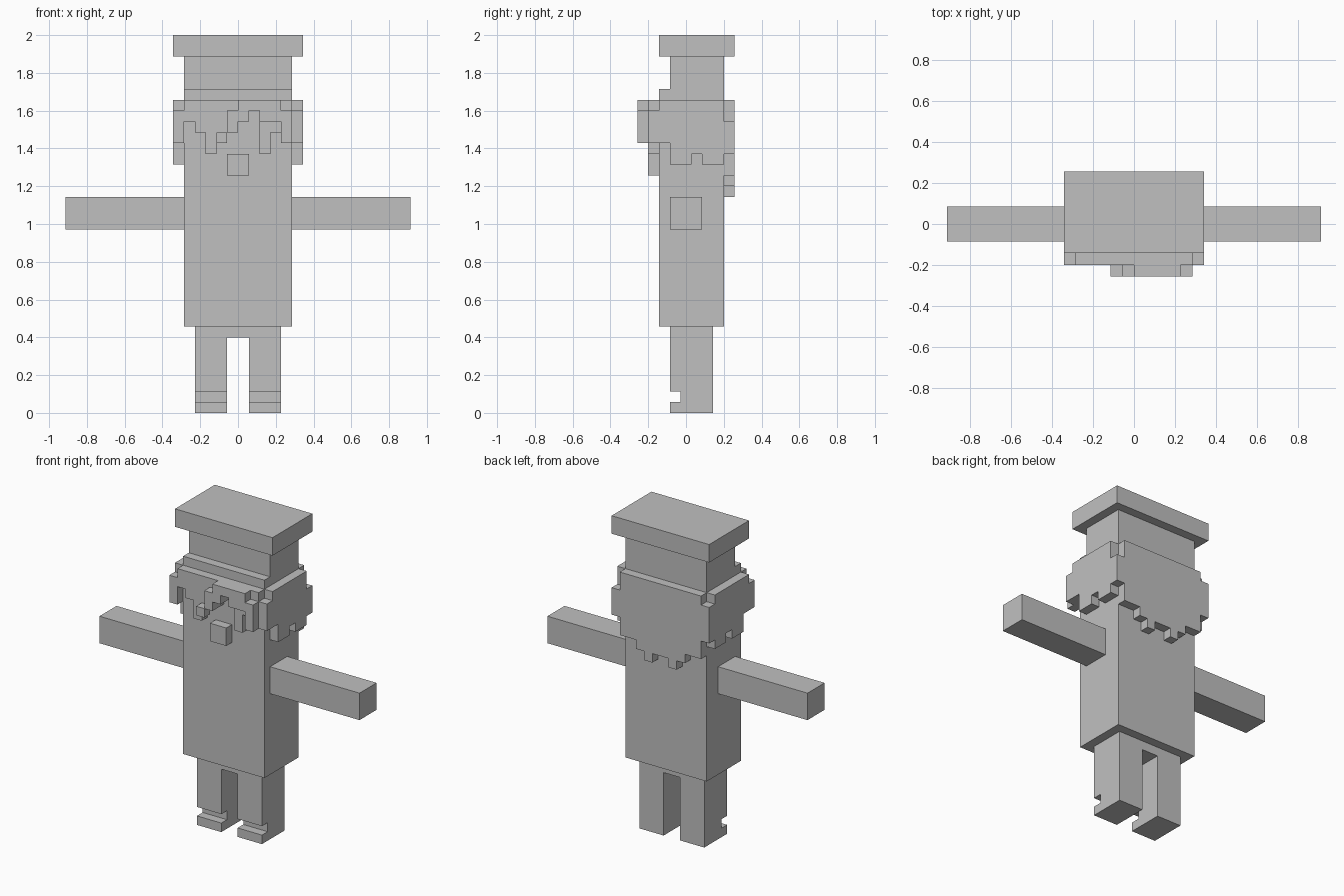
import bpy, bmesh
from mathutils import Vector

if "Cube" in bpy.data.objects:
    bpy.data.objects.remove(bpy.data.objects["Cube"])

V = 2 / 35          # edge of one block
grey = bpy.data.materials.new("plain_grey")
grey.diffuse_color = (0.53, 0.53, 0.53, 1)
grey.use_nodes = True
grey.node_tree.nodes["Principled BSDF"].inputs["Base Color"].default_value = grey.diffuse_color


def blocks(name, boxes):
    """One object from boxes given as x0, x1, y0, y1, z0, z1 in blocks (y counts from the front)."""
    bm = bmesh.new()
    for x0, x1, y0, y1, z0, z1 in boxes:
        lo, hi = Vector((x0, y0 - 4.5, z0)), Vector((x1, y1 - 4.5, z1))
        cube = bmesh.ops.create_cube(bm, size=1)["verts"]
        for v in cube:
            v.co = V * Vector([(a + b) / 2 + c * (b - a) for a, b, c in zip(lo, hi, v.co)])
    me = bpy.data.meshes.new(name)
    bm.to_mesh(me)
    bm.free()
    me.materials.append(grey)
    ob = bpy.data.objects.new(name, me)
    bpy.context.collection.objects.link(ob)
    return ob


def mirrored(ob):
    mod = ob.modifiers.new("mirror", "MIRROR")
    mod.use_axis = (True, False, False)


# Body, with a step at the top that forms the hat band
blocks("body", [(-5, 5, 2, 8, 8, 30)])
blocks("nose", [(-1, 1, 1, 2, 22, 24)])

# Hat: narrow crown under a wide flat top
blocks("hat_crown", [(-5, 5, 3, 8, 30, 33)])
blocks("hat_top", [(-6, 6, 2, 9, 33, 35)])

# Limbs
mirrored(blocks("arm", [(5, 16, 3, 6, 17, 20)]))
blocks("hip", [(-4, 4, 3, 7, 7, 8)])
mirrored(blocks("leg", [(1, 4, 4, 7, 0, 7), (1, 4, 3, 4, 2, 7)]))
mirrored(blocks("toe", [(1, 4, 3, 4, 0, 1)]))

# Hair on the sides, with a ragged lower edge
side_bottoms = [25, 23, 23, 24, 23, 23]
mirrored(blocks("side_hair", [(5, 6, 2 + i, 3 + i, b, 29)
                              for i, b in enumerate(side_bottoms)]))

# Hair at the back: one strip per column, from left to right
back_bottoms = [24, 22, 22, 21, 20, 21, 21, 20, 21, 22, 22, 24]
back_tops = [28] + [29] * 10 + [27]
blocks("back_hair", [(i - 6, i - 5, 8, 9, b, t)
                     for i, (b, t) in enumerate(zip(back_bottoms, back_tops))])

# Fringe on the forehead
fringe_bottoms = [25, 27, 26, 24, 26, 26, 27, 28, 24, 26, 25, 25]
fringe_tops = [28] + [29] * 10 + [28]
blocks("fringe", [(i - 6, i - 5, 1, 2, b, t)
                  for i, (b, t) in enumerate(zip(fringe_bottoms, fringe_tops))])

# Raised lock in front of the fringe
lock = [(25, 26), (26, 28), (27, 29), (28, 29), (27, 29), (27, 29), (25, 28)]
blocks("front_lock", [(i - 2, i - 1, 0, 1, b, t) for i, (b, t) in enumerate(lock)])
